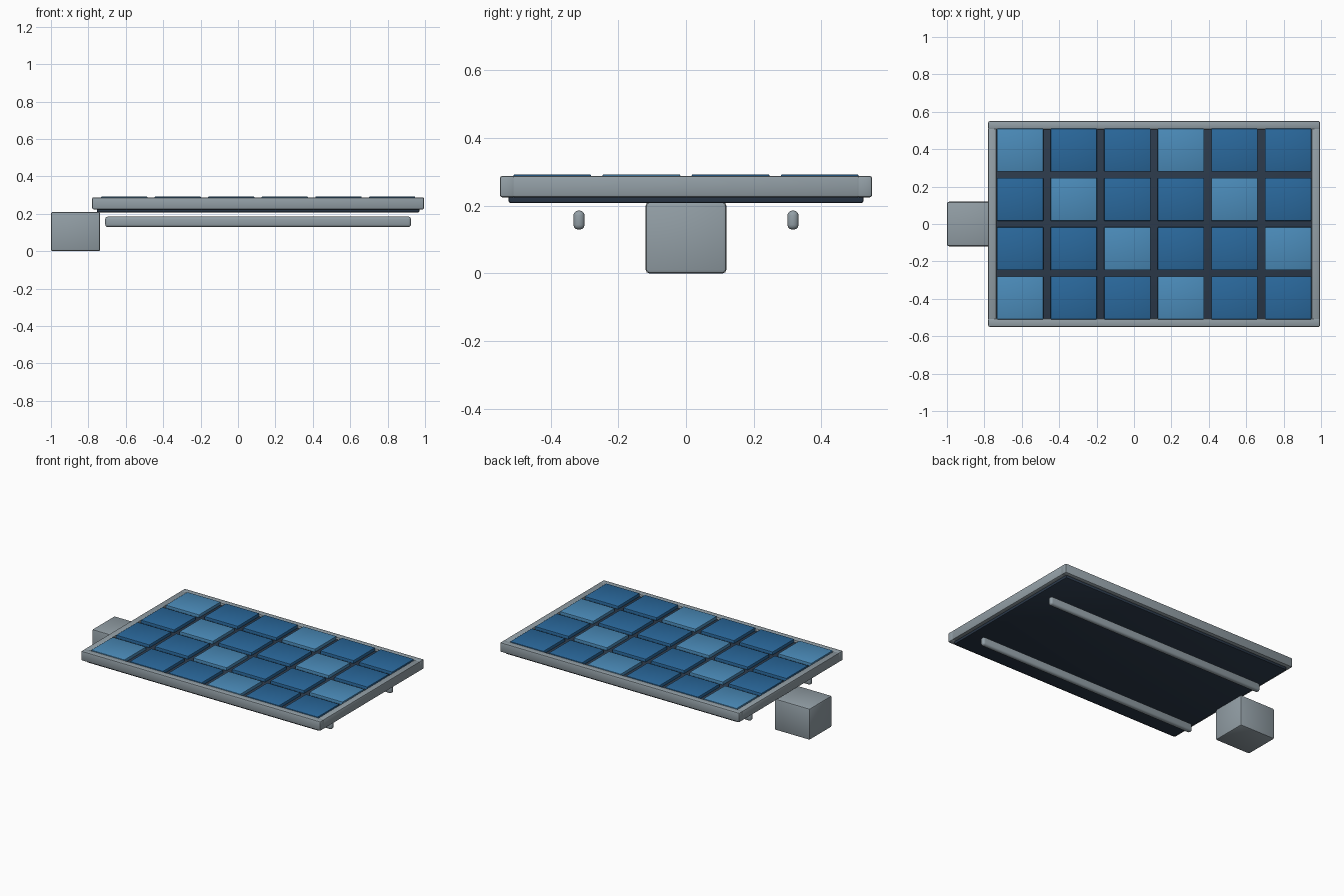
import bpy
import math

cube = bpy.data.objects.get("Cube")
if cube:
    bpy.data.objects.remove(cube, do_unlink=True)


def material(name, rgb):
    mat = bpy.data.materials.new(name)
    mat.use_nodes = True
    colour = (*rgb, 1)
    mat.diffuse_color = colour
    mat.node_tree.nodes["Principled BSDF"].inputs["Base Color"].default_value = colour
    return mat


grey = material("grey metal", (0.29, 0.345, 0.38))
navy = material("dark backing", (0.025, 0.042, 0.07))
blue = material("cell blue", (0.023, 0.14, 0.335))
pale = material("cell light blue", (0.07, 0.26, 0.49))


def box(name, x, y, z, mat, bevel, segments=2):
    """Bevelled box filling the given (low, high) range on each axis."""
    spans = (x, y, z)
    bpy.ops.mesh.primitive_cube_add(size=1, location=[(a + b) / 2 for a, b in spans])
    obj = bpy.context.object
    obj.name = name
    obj.scale = [b - a for a, b in spans]
    bpy.ops.object.transform_apply(location=False, rotation=False, scale=True)
    obj.data.materials.append(mat)
    mod = obj.modifiers.new("rounded edges", "BEVEL")
    mod.width = bevel
    mod.segments = segments
    bpy.ops.object.modifier_apply(modifier=mod.name)
    bpy.ops.object.shade_smooth_by_angle(angle=math.radians(40))
    return obj


# Panel extents
left, right, depth = -0.78, 0.995, 0.55
rail = 0.045
frame_z = (0.224, 0.288)

# Backing sheet under the cells
box("backing_sheet", (left + 0.025, right - 0.025), (-0.525, 0.525), (0.207, 0.272), navy, 0.008)

# Outer frame: two long rails with two end rails between them
for side, name in ((-1, "front"), (1, "back")):
    y = sorted((side * depth, side * (depth - rail)))
    box(f"frame_{name}_rail", (left, right), y, frame_z, grey, 0.008)
inner = depth - rail + 0.008
box("frame_right_rail", (left, left + rail), (-inner, inner), frame_z, grey, 0.008)
box("frame_left_rail", (right - rail, right), (-inner, inner), frame_z, grey, 0.008)

# Grid of cells, every third one lighter along the diagonals
columns, rows = 6, 4
pitch_x, pitch_y = 0.2865, 0.2633
half_x, half_y = 0.124, 0.115
for row in range(rows):
    for col in range(columns):
        cx = (left + right) / 2 + (col - (columns - 1) / 2) * pitch_x
        cy = ((rows - 1) / 2 - row) * pitch_y
        mat = pale if (col - row) % 3 == 0 else blue
        box(f"cell_{row + 1}_{col + 1}", (cx - half_x, cx + half_x),
            (cy - half_y, cy + half_y), (0.262, 0.292), mat, 0.004)

# Support rails below the panel
for side, name in ((-1, "front"), (1, "back")):
    cy = side * 0.316
    box(f"support_{name}_rail", (-0.71, 0.925), (cy - 0.0165, cy + 0.0165),
        (0.129, 0.185), grey, 0.014, 3)

# Mounting block at the right end
box("mounting_block", (-1, -0.737), (-0.119, 0.119), (0, 0.21), grey, 0.01)
